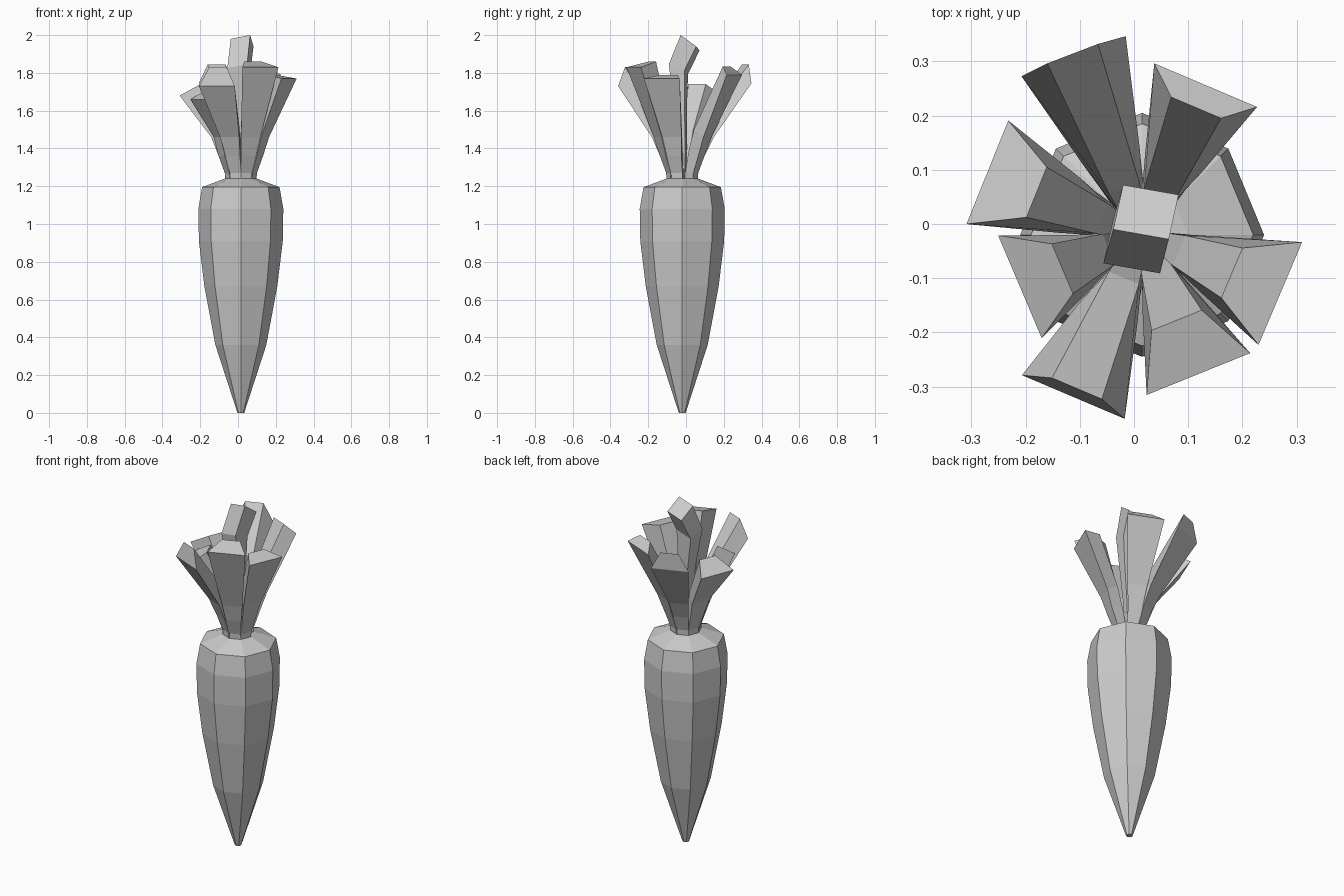
import bpy, bmesh, math
from mathutils import Vector

if "Cube" in bpy.data.objects:
    bpy.data.objects.remove(bpy.data.objects["Cube"])

CX, CY = 0.015, -0.02  # axis of the root


def loft(name, rings):
    """Skin matching closed rings and cap both ends."""
    bm = bmesh.new()
    loops = [[bm.verts.new(p) for p in ring] for ring in rings]
    n = len(loops[0])
    for a, b in zip(loops, loops[1:]):
        for i in range(n):
            j = (i + 1) % n
            bm.faces.new((a[i], a[j], b[j], b[i]))
    bm.faces.new(loops[0][::-1])
    bm.faces.new(loops[-1])
    bmesh.ops.recalc_face_normals(bm, faces=bm.faces)
    me = bpy.data.meshes.new(name)
    bm.to_mesh(me)
    bm.free()
    ob = bpy.data.objects.new(name, me)
    bpy.context.collection.objects.link(ob)
    return ob


# Tapered eight-sided root
profile = [(0.018, 0), (0.135, 0.36), (0.193, 0.67), (0.222, 0.91),
           (0.225, 1.08), (0.205, 1.195), (0.085, 1.24)]
loft("root", [[(CX + r * math.cos(k * math.pi / 4), CY + r * math.sin(k * math.pi / 4), z)
               for k in range(8)] for r, z in profile])


def leaf(name, azimuth, ro, zo, ri, zi):
    """Stalk of trapezoid section, flaring outward to a slanted tip."""
    a = math.radians(azimuth)
    out = Vector((math.cos(a), math.sin(a), 0))
    side = Vector((-out.y, out.x, 0))
    base = Vector((CX, CY, 0))

    def ring(r1, z1, w1, r2, z2, w2):
        return [base + out * r + side * w + Vector((0, 0, z))
                for r, z, w in ((r1, z1, w1), (r1, z1, -w1), (r2, z2, -w2), (r2, z2, w2))]

    mid = 0.07 + 0.25 * ro
    loft(name, [ring(0.075, 1.22, 0.033, 0.02, 1.22, 0.015),
                ring(0.078, 1.27, 0.034, 0.025, 1.28, 0.017),
                ring(0.11, 1.36, 0.042, 0.045, 1.38, 0.022),
                ring(mid, 1.46, 0.055, mid - 0.065, 1.5, 0.03),
                ring(ro, zo, 0.103, ri, zi, 0.05)])


# Seven outer leaves: azimuth, outer radius/height, inner radius/height of tip
tips = [(111, 0.353, 1.745, 0.358, 1.845), (67, 0.30, 1.79, 0.255, 1.835),
        (158, 0.308, 1.68, 0.21, 1.74), (203, 0.245, 1.66, 0.16, 1.72),
        (247, 0.325, 1.73, 0.308, 1.83), (292, 0.277, 1.83, 0.17, 1.86),
        (337, 0.277, 1.77, 0.18, 1.79)]
for i, t in enumerate(tips):
    leaf(f"outer_leaf_{i + 1}", *t)

# Upright centre leaf with a tilted tip
def square(x, y, z, h, tilt):
    t = math.radians(-14 + 4)
    pts = []
    for u, v in ((-h, -h), (h, -h), (h, h), (-h, h)):
        pts.append((x + u * math.cos(t) - v * math.sin(t),
                    y + u * math.sin(t) + v * math.cos(t) * 0.8,
                    z - v * tilt + u * 0.2))
    return pts


loft("centre_leaf", [square(CX, CY, 1.22, 0.02, 0), square(CX, CY, 1.4, 0.025, 0),
                     square(CX, -0.03, 1.62, 0.036, 0),
                     square(0.005, -0.04, 1.82, 0.053, 0.3),
                     square(0.022, 0.022, 1.96, 0.052, 0.58)])
